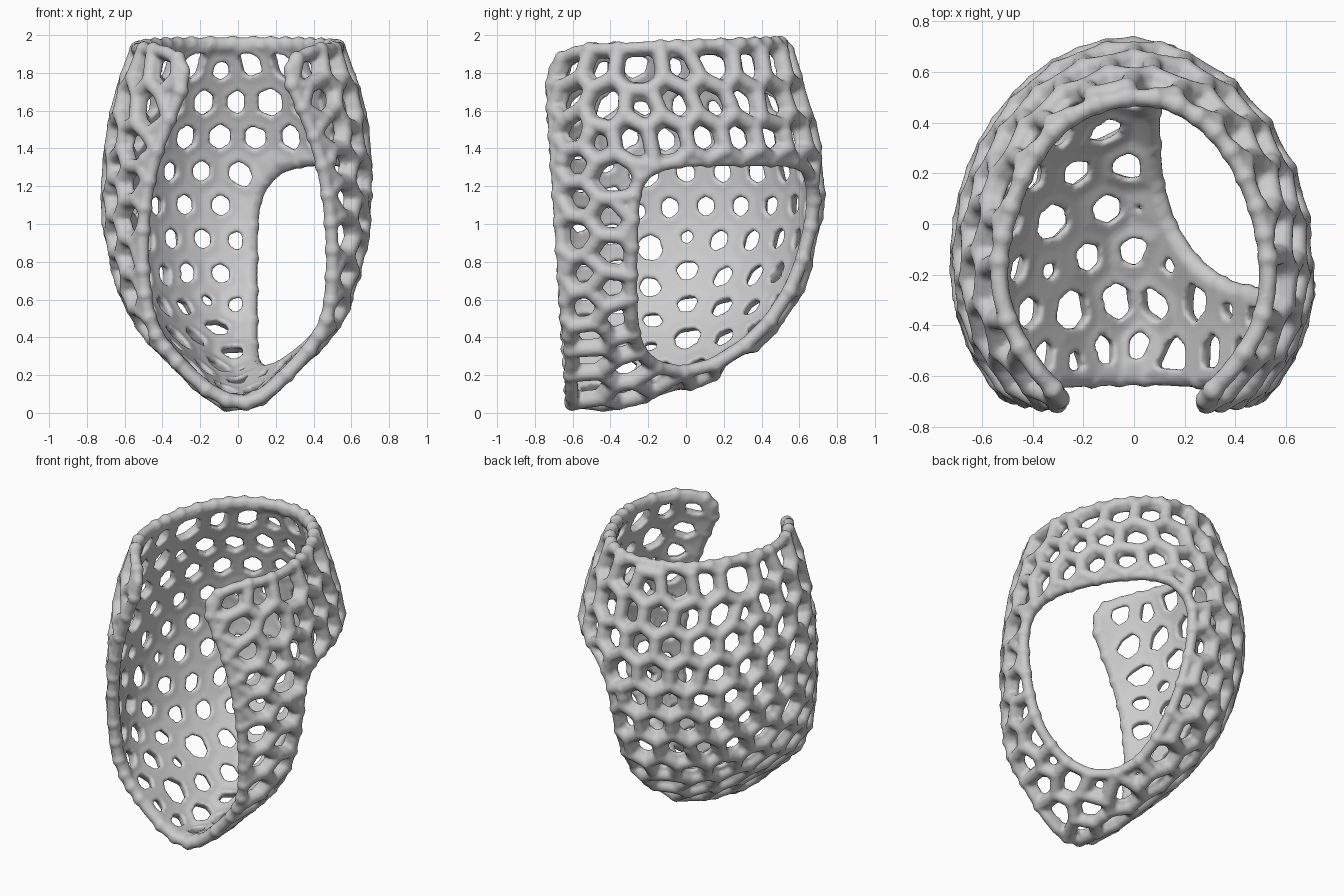
import bpy, bmesh, math, random
from mathutils import Vector, Matrix

if "Cube" in bpy.data.objects:
    bpy.data.objects.remove(bpy.data.objects["Cube"])

random.seed(4)
R_TUBE, R_RIM, W_CELL, H_ROW = 0.041, 0.035, 0.2, 0.183
C = Vector((0, -.3, .95))

# horizontal sections: z, half width, back y, centre y, front half depth
SEC = [(.008, .03, -.55, -.60, .6), (.07, .13, -.30, -.60, .6), (.15, .215, .0, -.60, .6),
       (.23, .285, .19, -.58, .6), (.40, .455, .40, -.48, .6), (.60, .58, .565, -.32, .62),
       (.95, .675, .67, -.18, .72), (1.25, .685, .70, -.15, .73), (1.6, .64, .635, -.18, .635),
       (1.8, .58, .57, -.19, .58), (2.0, .515, .51, -.2, .56), (2.3, .42, .42, -.2, .46)]


def section(z):
    i = next((k for k in range(len(SEC) - 1) if z < SEC[k + 1][0]), len(SEC) - 2)
    a, b = SEC[i], SEC[i + 1]
    p, n = SEC[max(i - 1, 0)], SEC[min(i + 2, len(SEC) - 1)]
    d = b[0] - a[0]
    t = (z - a[0]) / d
    out = []
    for c in range(1, 5):
        m0 = (b[c] - p[c]) / (b[0] - p[0]) * d
        m1 = (n[c] - a[c]) / (n[0] - a[0]) * d
        out.append((2*t**3 - 3*t*t + 1)*a[c] + (t**3 - 2*t*t + t)*m0
                   + (3*t*t - 2*t**3)*b[c] + (t**3 - t*t)*m1)
    return out


def inside(p):
    if not SEC[0][0] < p.z < 2.25:
        return False
    w, back, yc, front = section(p.z)
    dy = (p.y - yc) / ((back - yc) if p.y > yc else front)
    return (p.x / w) ** 2 + dy * dy < 1


def hit(c, d):
    lo, hi = 0.0, 2.0
    for _ in range(18):
        m = (lo + hi) / 2
        lo, hi = (m, hi) if inside(c + d * m) else (lo, m)
    return c + d * lo


def project(p):
    return hit(C, (p - C).normalized())


def resample(pts, step, start):
    """Points every step along a polyline."""
    out, want, run = [], start, 0.0
    for a, b in zip(pts, pts[1:]):
        d = (b - a).length
        while d > 0 and want <= run + d:
            out.append(a.lerp(b, (want - run) / d))
            want += step
        run += d
    return out


def add(p, gap):
    if all((p - s).length > gap for s in seeds):
        seeds.append(p)
        return True
    return False


# cell centres: pinned rows mirrored across the top rim and the front rim
seeds = []


def level(z, start, gap):
    for sx in (1, -1):
        arc = [hit(Vector((0, -.3, z)), Vector((sx * math.sin(math.radians(a)), math.cos(math.radians(a)), 0)))
               for a in range(0, 178, 3)]
        for p in resample(arc, W_CELL, start):
            if z < 1.9 or p.y > -.55:
                add(p, gap)


level(1.835, W_CELL / 2, .14)
for s in seeds[:]:
    seeds.append(project(Vector((s.x * .9, s.y * .9, 2.055))))
u_dir = Vector((0, -.062, 1)).normalized()
rim = [hit(Vector((0, -.56, .9)), Vector((math.sin(math.radians(a)), 0, 0)) + u_dir * math.cos(math.radians(a)))
       for a in range(10, 351, 2)]
low = [p for p in rim if p.z < 1.68]
for p in resample(low, .185, .02):
    if add(p, .15):
        seeds.append(project(p + Vector((0, -.2, 0))))
pinned = len(seeds)

# free cells: staggered rows, floor rows, then a random fill, all relaxed
for i in range(1, 8):
    level(1.835 - i * H_ROW, (0 if i % 2 else W_CELL / 2), .155)
for j in range(6):
    for i in range(-3, 4):
        q = Vector(((i + .5 * (j % 2)) * W_CELL, -.42 + j * .17, .1))
        add(project(q), .165)
for _ in range(3500):
    d = Vector([random.gauss(0, 1) for _ in range(3)]).normalized()
    add(hit(C, d), .165)
D0 = 0.215
for _ in range(40):
    moved = []
    for i in range(pinned, len(seeds)):
        p, f = seeds[i], Vector()
        for j, q in enumerate(seeds):
            d = p - q
            if i != j and d.length < D0:
                f += d.normalized() * (D0 - d.length)
        moved.append(project(p + f * .25))
    seeds[pinned:] = moved

# triangulate the centres, then take the dual cells
tri = bmesh.new()
for s in seeds:
    tri.verts.new((s - C).normalized())
bmesh.ops.convex_hull(tri, input=tri.verts[:])
for v in tri.verts:
    v.co = project(v.co + C)
bmesh.ops.beautify_fill(tri, faces=tri.faces[:], edges=tri.edges[:], method='ANGLE')
cells = bmesh.new()
corner = {f: cells.verts.new(project(f.calc_center_median())) for f in tri.faces}
for i, v in enumerate(tri.verts):
    n = (v.co - C).normalized()
    ax = n.orthogonal().normalized()
    ay = n.cross(ax)
    ring = sorted(v.link_faces, key=lambda f: math.atan2((corner[f].co - v.co).dot(ay), (corner[f].co - v.co).dot(ax)))
    if len(ring) > 2:
        cells.faces.new([corner[f] for f in ring]).material_index = i
tri.free()


def bisect(co, no, clear):
    bmesh.ops.bisect_plane(cells, geom=cells.verts[:] + cells.edges[:] + cells.faces[:], dist=1e-4,
                           plane_co=co, plane_no=no, clear_outer=clear)


# top rim, front opening and rounded upper flap corners
bisect((0, 0, 1.94), (0, -.03, 1), True)
bisect((0, -.6, 0), (0, -1, -.064), True)
bisect((0, -.71, 1.83), (0, -1, 1), True)

# large side window on the +x side
window = [(Vector(c), Vector(n)) for c, n in (
    ((.07, 0, 0), (-1, 0, 0)), ((0, -.28, 0), (0, -1, 0)), ((0, 0, 1.34), (0, 0, 1)),
    ((0, -.28, 1.24), (0, -1, 1)), ((.07, 0, 1.17), (-1, 0, 1)), ((.07, -.02, 0), (-1, -1, 0)))]
for co, no in window:
    bisect(co, no, False)
gone = [f for f in cells.faces
        if all((f.calc_center_median() - co).dot(no) < 0 for co, no in window)]
bmesh.ops.delete(cells, geom=gone, context='FACES')
extra = [e for e in cells.edges if len(e.link_faces) == 2
         and e.link_faces[0].material_index == e.link_faces[1].material_index]
bmesh.ops.dissolve_edges(cells, edges=extra, use_verts=False)
bmesh.ops.remove_doubles(cells, verts=cells.verts[:], dist=0.045)

# soften the rim lines
for _ in range(2):
    new = {}
    for v in cells.verts:
        nb = [e.other_vert(v).co for e in v.link_edges if len(e.link_faces) == 1]
        if len(nb) == 2:
            new[v] = v.co * .5 + (nb[0] + nb[1]) * .25
    for v, co in new.items():
        v.co = co
cells.normal_update()

# inner perforated sheet, with smaller holes low on the back
bm = bmesh.new()
OUT, INN = R_TUBE - 0.03, R_TUBE
lay = {v: (bm.verts.new(v.co - v.normal * OUT), bm.verts.new(v.co - v.normal * INN)) for v in cells.verts}
for f in cells.faces:
    c = f.calc_center_median()
    web = 0.058 if c.z < 1.3 and c.y > -.2 else 0.047
    k = 1 - web / max(2 * f.calc_area() / f.calc_perimeter(), 1e-4)
    vs = f.verts[:]
    if k < 0.15:
        bm.faces.new([lay[v][0] for v in vs])
        bm.faces.new([lay[v][1] for v in reversed(vs)])
    else:
        hole = []
        for v in vs:
            p = c + (v.co - c) * k
            hole.append((bm.verts.new(p - f.normal * OUT), bm.verts.new(p - f.normal * INN)))
        for i in range(len(vs)):
            j = (i + 1) % len(vs)
            a, b, g, h = lay[vs[i]], lay[vs[j]], hole[i], hole[j]
            bm.faces.new((a[0], b[0], h[0], g[0]))
            bm.faces.new((b[1], a[1], g[1], h[1]))
            bm.faces.new((g[0], h[0], h[1], g[1]))
    for lp in f.loops:
        if len(lp.edge.link_faces) == 1:
            a, b = lay[lp.vert], lay[lp.link_loop_next.vert]
            bm.faces.new((b[0], a[0], a[1], b[1]))

# outer tubes along every cell edge, with a ball at each joint
for e in cells.edges:
    a, b = e.verts[0].co, e.verts[1].co
    d, r = b - a, R_RIM if e.is_boundary else R_TUBE
    m = Matrix.Translation((a + b) / 2) @ d.to_track_quat('Z', 'Y').to_matrix().to_4x4()
    bmesh.ops.create_cone(bm, cap_ends=True, segments=10, radius1=r, radius2=r, depth=d.length, matrix=m)
for v in cells.verts:
    r = R_RIM * 1.03 if v.is_boundary and len(v.link_edges) < 3 else R_TUBE * 1.1
    bmesh.ops.create_icosphere(bm, subdivisions=2, radius=r, matrix=Matrix.Translation(v.co))
mesh = bpy.data.meshes.new("lattice_shell")
bm.to_mesh(mesh)
shell = bpy.data.objects.new("lattice_shell", mesh)
bpy.context.collection.objects.link(shell)

# fuse everything into one smooth skin
rm = shell.modifiers.new("fuse", 'REMESH')
rm.mode, rm.voxel_size, rm.use_smooth_shade = 'VOXEL', 0.013, True
sm = shell.modifiers.new("soften", 'SMOOTH')
sm.factor, sm.iterations = 0.5, 2
